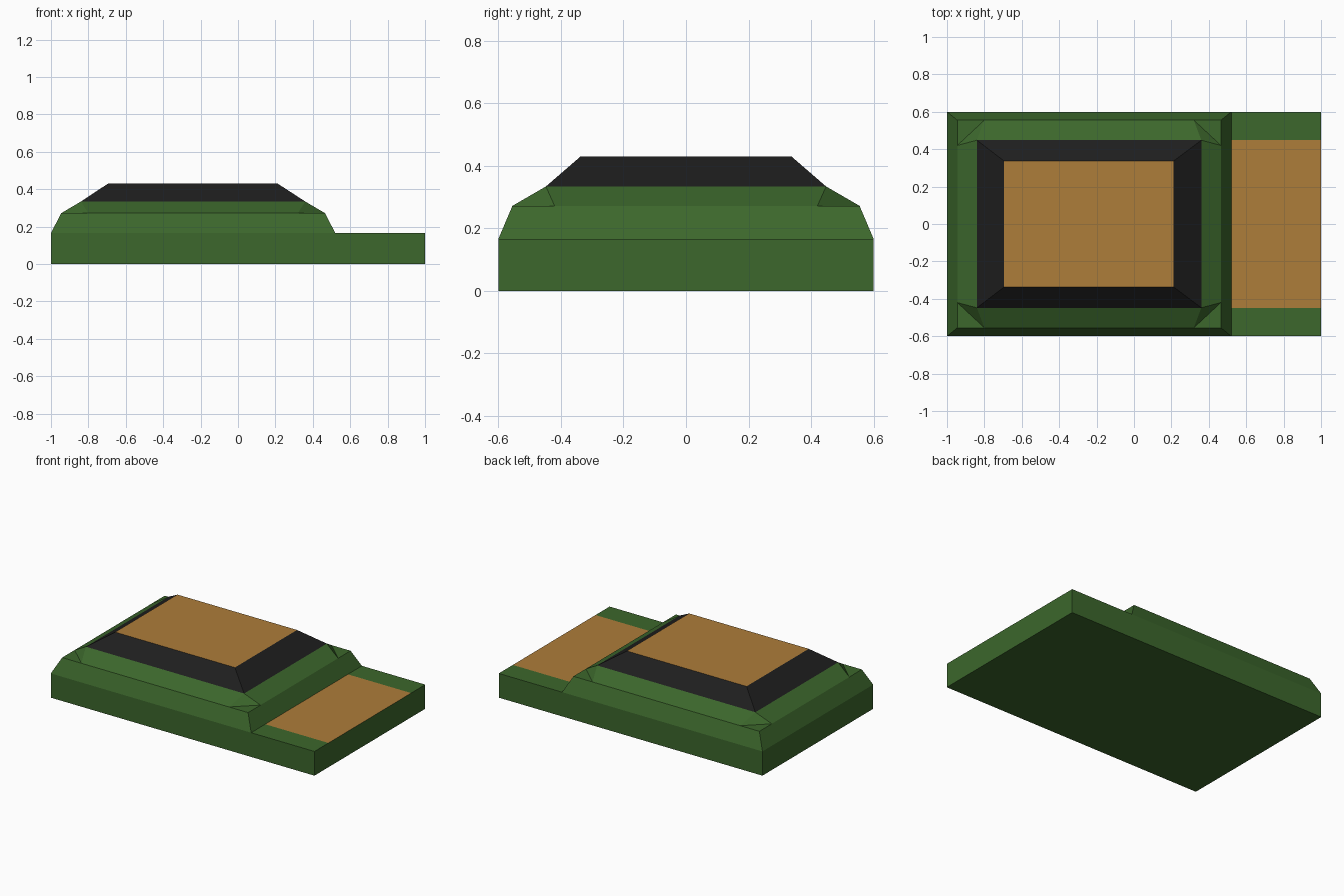
import bpy

if "Cube" in bpy.data.objects:
    bpy.data.objects.remove(bpy.data.objects["Cube"])


def material(name, rgb):
    m = bpy.data.materials.new(name)
    m.diffuse_color = (*rgb, 1)
    m.use_nodes = True
    m.node_tree.nodes["Principled BSDF"].inputs["Base Color"].default_value = m.diffuse_color
    return m


GREEN = material("green", (0.045, 0.135, 0.025))
BLACK = material("black", (0.013, 0.013, 0.013))
TAN = material("tan", (0.42, 0.205, 0.042))


def rect(x0, x1, y, z):
    """Counter-clockwise rectangle, symmetric in y."""
    return [(x0, -y, z), (x1, -y, z), (x1, y, z), (x0, y, z)]


def build(name, verts, faces, mat):
    me = bpy.data.meshes.new(name)
    me.from_pydata(verts, [], faces)
    me.materials.append(mat)
    ob = bpy.data.objects.new(name, me)
    bpy.context.collection.objects.link(ob)
    return ob


def walls(name, low, high, mat, bottom=False):
    faces = [(i, (i + 1) % 4, (i + 1) % 4 + 4, i + 4) for i in range(4)]
    if bottom:
        faces.append((3, 2, 1, 0))
    return build(name, low + high, faces, mat)


def panel(name, corners, mat):
    return build(name, corners, [(0, 1, 2, 3)], mat)


# Stepped outline levels
BASE_Z = 0.166
shoulder = rect(-0.945, 0.465, 0.555, 0.272)
rim = rect(-0.84, 0.36, 0.448, 0.334)
roof = rect(-0.695, 0.212, 0.337, 0.43)

# Base slab and lower body
walls("base_slab", rect(-1, 1, 0.6, 0), rect(-1, 1, 0.6, BASE_Z), GREEN, True)
walls("lower_body", rect(-1, 0.52, 0.6, BASE_Z), shoulder, GREEN)

# Upper body: sloped sides, corner slopes and small flat corners
verts = shoulder + rim
faces = []
for i, (x, y, z) in enumerate(shoulder):
    sx = 1 if x > 0 else -1
    sy = 1 if y > 0 else -1
    along_x, along_y = (x - sx * 0.145, y, z), (x, y - sy * 0.135, z)
    # Even corners arrive along y and leave along x; odd ones the reverse
    verts += [along_y, along_x] if i % 2 == 0 else [along_x, along_y]
for i in range(4):
    j = (i + 1) % 4
    before, after = 8 + 2 * i, 9 + 2 * i
    faces += [(before, i, after), (before, after, 4 + i),
              (after, 8 + 2 * j, 4 + j, 4 + i)]
build("upper_body", verts, faces, GREEN)

# Black bevelled frame and its tan top panel
walls("top_frame", rim, roof, BLACK)
panel("top_panel", roof, TAN)

# Low ledge: tan strip between green borders
panel("ledge_panel", rect(0.52, 1, 0.448, BASE_Z), TAN)
for side, y0, y1 in (("front", -0.6, -0.448), ("back", 0.448, 0.6)):
    panel(side + "_ledge_border", [(0.52, y0, BASE_Z), (1, y0, BASE_Z),
                                   (1, y1, BASE_Z), (0.52, y1, BASE_Z)], GREEN)
